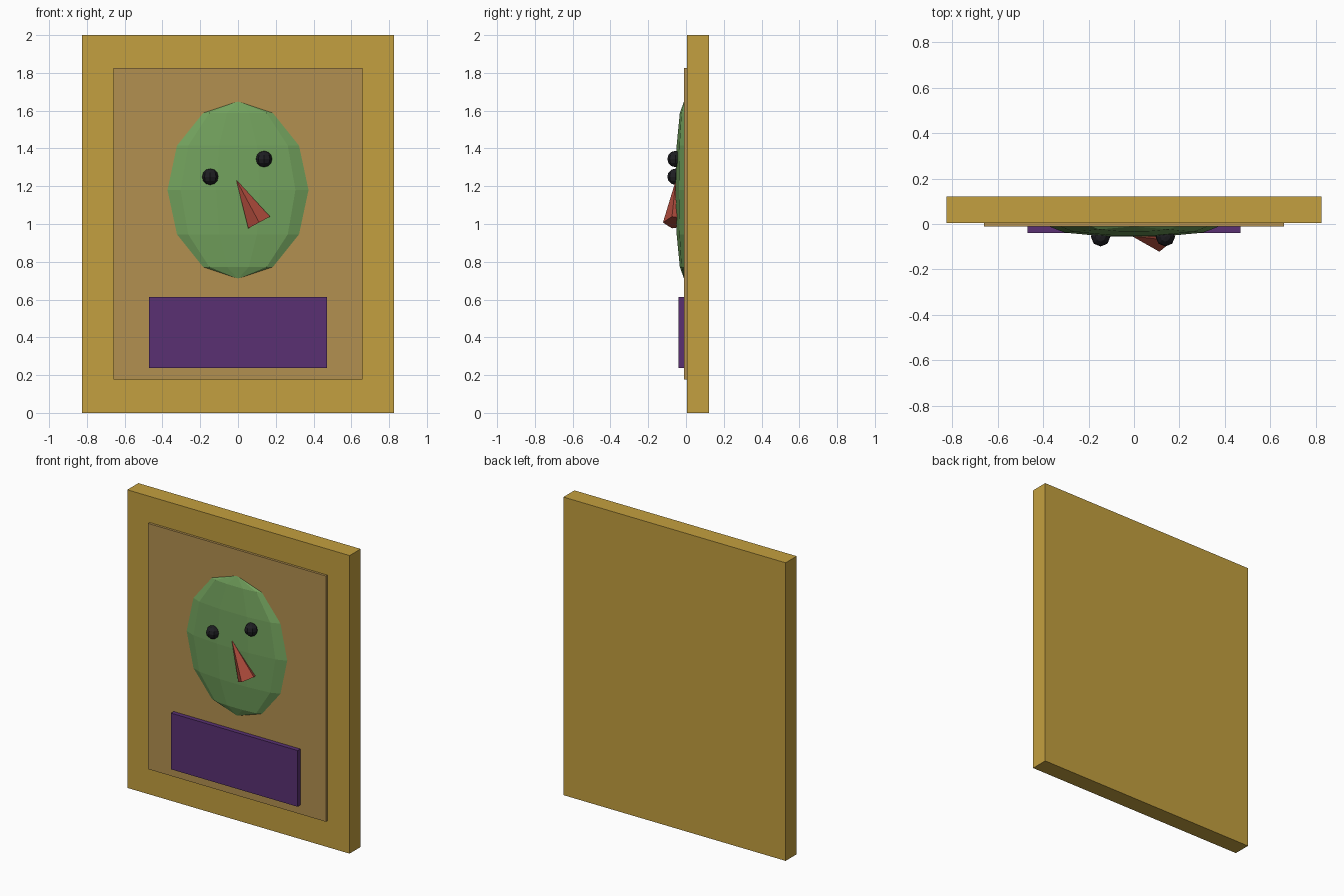
import bpy, bmesh, math
from mathutils import Matrix, Vector

if "Cube" in bpy.data.objects:
    bpy.data.objects.remove(bpy.data.objects["Cube"])


def material(name, rgb):
    m = bpy.data.materials.new(name)
    m.diffuse_color = (*rgb, 1)
    m.use_nodes = True
    m.node_tree.nodes["Principled BSDF"].inputs["Base Color"].default_value = m.diffuse_color
    return m


def finish(name, bm, mat):
    me = bpy.data.meshes.new(name)
    bm.to_mesh(me)
    bm.free()
    me.materials.append(mat)
    ob = bpy.data.objects.new(name, me)
    bpy.context.collection.objects.link(ob)
    return ob


def box(name, half_x, y, z, mat):
    bm = bmesh.new()
    size = (2 * half_x, y[1] - y[0], z[1] - z[0])
    centre = (0, sum(y) / 2, sum(z) / 2)
    bmesh.ops.create_cube(bm, size=1,
                          matrix=Matrix.LocRotScale(centre, None, size))
    return finish(name, bm, mat)


def ball(name, centre, radii, segments, rings, mat):
    bm = bmesh.new()
    turn = Matrix.Rotation(math.pi / 2, 4, 'Z')
    bmesh.ops.create_uvsphere(
        bm, u_segments=segments, v_segments=rings, radius=1,
        matrix=Matrix.LocRotScale(centre, None, radii) @ turn)
    return finish(name, bm, mat)


gold = material("gold", (0.55, 0.35, 0.05))
tan = material("tan", (0.45, 0.28, 0.08))
green = material("green", (0.17, 0.36, 0.11))
purple = material("purple", (0.10, 0.03, 0.17))
red = material("red", (0.42, 0.07, 0.045))
black = material("black", (0.013, 0.013, 0.016))

# Frame slab, canvas and painted torso
box("frame", 0.825, (0.005, 0.122), (0, 2), gold)
box("canvas", 0.66, (-0.011, 0.008), (0.176, 1.825), tan)
box("torso", 0.47, (-0.04, -0.008), (0.237, 0.614), purple)

# Relief head
ball("head", (0, -0.01, 1.18), (0.376, 0.048, 0.47), 10, 6, green)

# Crooked eyes
for side, x, z in (("left", -0.147, 1.25), ("right", 0.138, 1.344)):
    ball("eye_" + side, (x, -0.056, z), (0.043,) * 3, 8, 6, black)

# Slanted cone nose, tip pointing up
tip, base = Vector((-0.01, -0.053, 1.235)), Vector((0.112, -0.053, 1.008))
axis = (tip - base).normalized()
front = Vector((0, -1, 0))
side = front.cross(axis)
rot = Matrix((front, side, axis)).transposed()
bm = bmesh.new()
ring = []
for i in range(5):
    a = math.tau * i / 5
    ring.append(bm.verts.new(
        base + rot @ Vector((0.069 * math.cos(a), 0.069 * math.sin(a), 0))))
apex = bm.verts.new(tip)
bm.faces.new(ring[::-1])
for i in range(5):
    bm.faces.new((ring[i], ring[(i + 1) % 5], apex))
bmesh.ops.recalc_face_normals(bm, faces=bm.faces)
finish("nose", bm, red)
